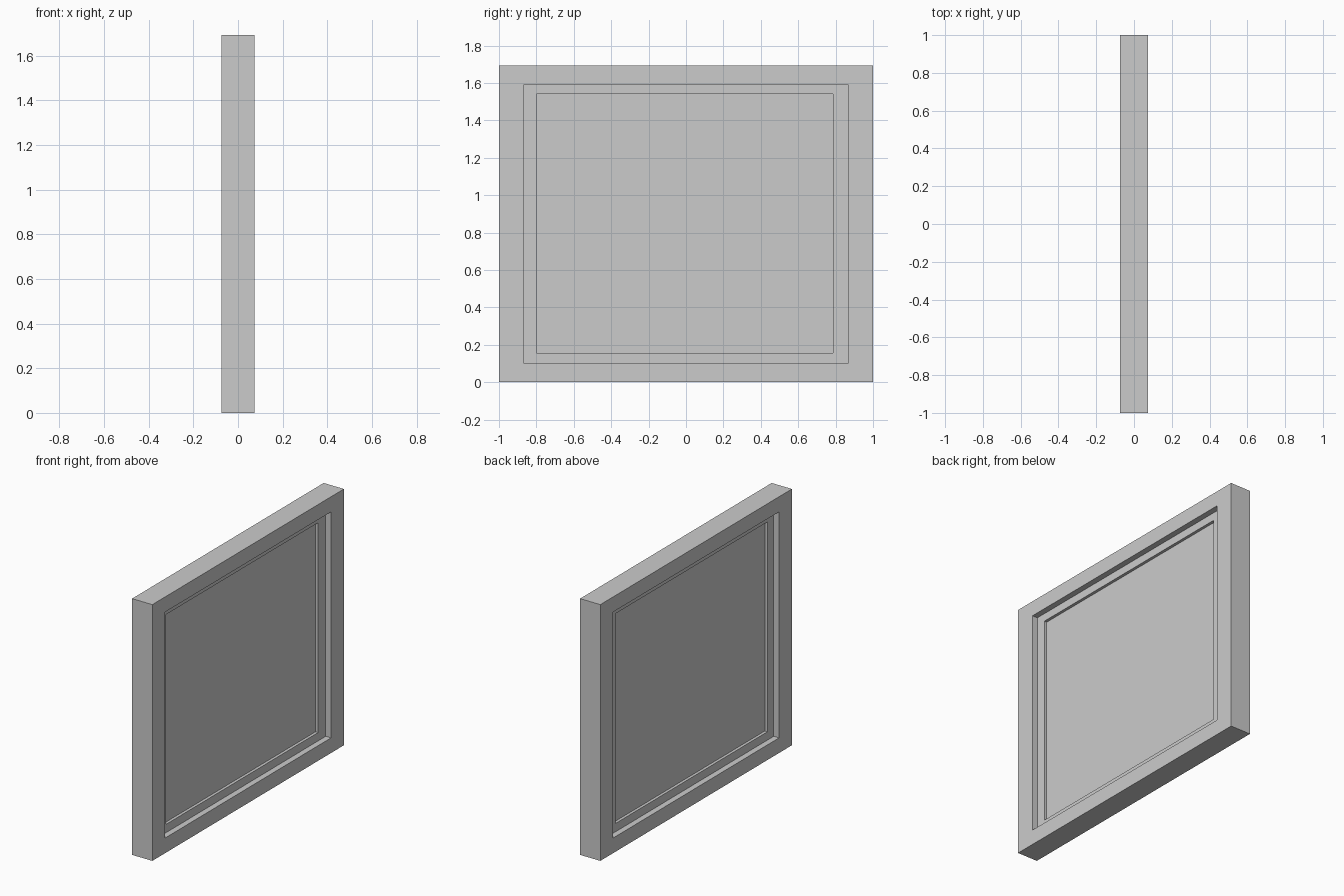
import bpy, bmesh

if "Cube" in bpy.data.objects:
    bpy.data.objects.remove(bpy.data.objects["Cube"])


def finish(name, bm):
    bmesh.ops.recalc_face_normals(bm, faces=bm.faces)
    mesh = bpy.data.meshes.new(name)
    bm.to_mesh(mesh)
    bm.free()
    obj = bpy.data.objects.new(name, mesh)
    bpy.context.collection.objects.link(obj)
    return obj


def rect(bm, x, r):
    y0, y1, z0, z1 = r
    return [bm.verts.new((x, y, z)) for y, z in ((y0, z0), (y1, z0), (y1, z1), (y0, z1))]


def ring(name, outer, inner, half):
    """Rectangular frame with mitred corners, centred on x = 0."""
    bm = bmesh.new()
    loops = [rect(bm, half, outer), rect(bm, half, inner),
             rect(bm, -half, inner), rect(bm, -half, outer)]
    for k in range(4):
        a, b = loops[k], loops[(k + 1) % 4]
        for i in range(4):
            j = (i + 1) % 4
            bm.faces.new((a[i], a[j], b[j], b[i]))
    return finish(name, bm)


def panel(name, r, half):
    bm = bmesh.new()
    a, b = rect(bm, half, r), rect(bm, -half, r)
    bm.faces.new(a)
    bm.faces.new(b)
    for i in range(4):
        j = (i + 1) % 4
        bm.faces.new((a[i], a[j], b[j], b[i]))
    return finish(name, bm)


# Rectangles as y min, y max, z min, z max
outline = (-1.0, 1.0, 0.0, 1.693)
opening = (-0.866, 0.866, 0.10, 1.593)
glazing = (-0.80, 0.786, 0.155, 1.541)

# Outer frame, recessed sash, thin pane
ring("window_frame", outline, opening, 0.074)
ring("window_sash", opening, glazing, 0.035)
panel("window_pane", glazing, 0.016)
